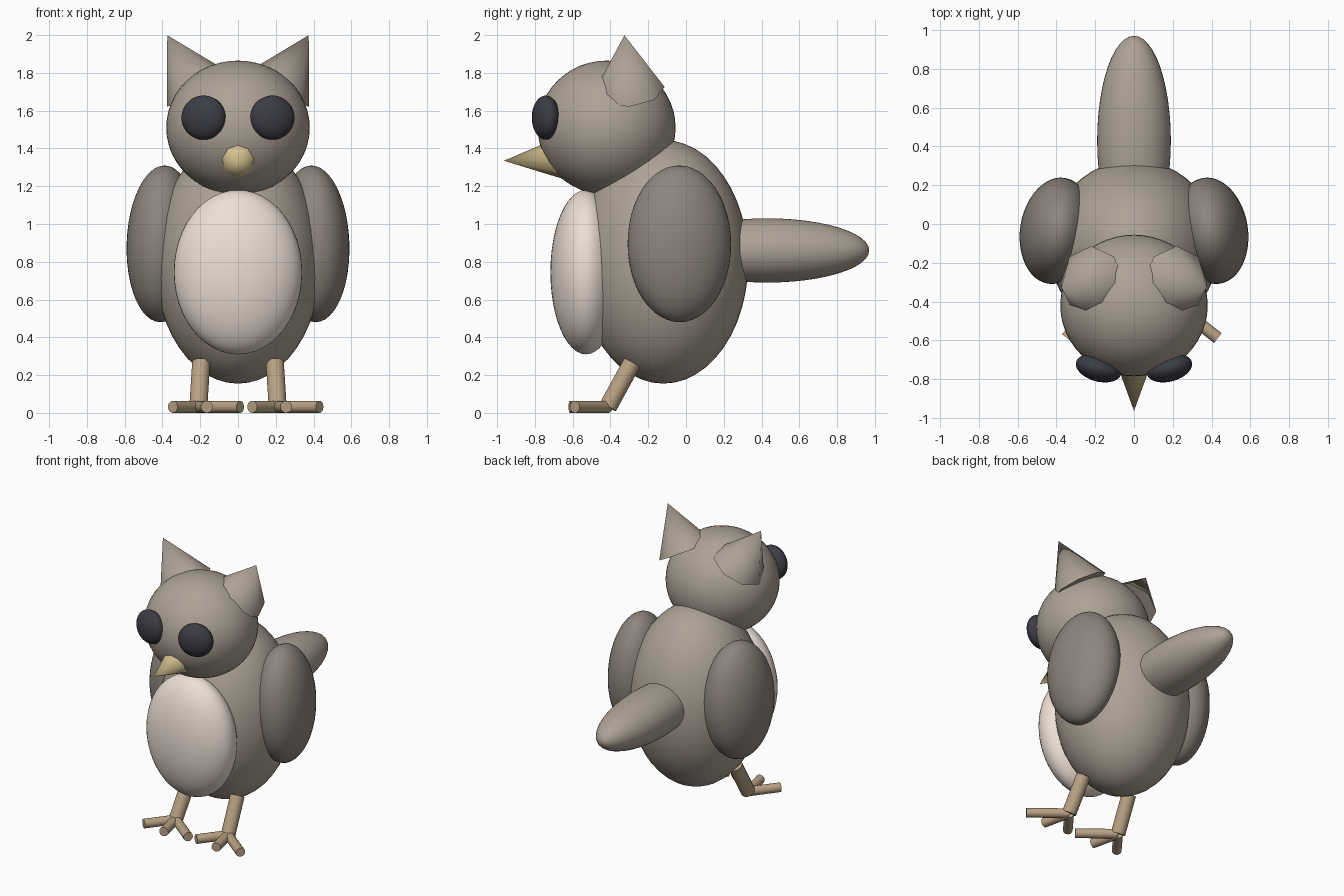
import bpy
from math import radians
from mathutils import Vector

if "Cube" in bpy.data.objects:
    bpy.data.objects.remove(bpy.data.objects["Cube"])


def material(name, rgb):
    m = bpy.data.materials.new(name)
    m.diffuse_color = (*rgb, 1)
    m.use_nodes = True
    m.node_tree.nodes["Principled BSDF"].inputs["Base Color"].default_value = m.diffuse_color
    return m


feather = material("feather", (0.42, 0.36, 0.30))
wing_mat = material("wing_feather", (0.27, 0.235, 0.205))
cream = material("cream", (0.85, 0.74, 0.66))
dark = material("dark", (0.045, 0.045, 0.06))
yellow = material("yellow", (0.66, 0.54, 0.28))
tan = material("tan", (0.48, 0.36, 0.23))


def finish(name, mat, angle=60):
    ob = bpy.context.object
    ob.name = name
    ob.data.materials.append(mat)
    bpy.ops.object.shade_smooth_by_angle(angle=radians(angle))
    return ob


def ellipsoid(name, mat, loc, radii, rot=(0, 0, 0)):
    bpy.ops.mesh.primitive_uv_sphere_add(segments=48, ring_count=24, radius=1, location=loc,
                                         rotation=[radians(a) for a in rot])
    bpy.context.object.scale = radii
    return finish(name, mat)


def cone(name, mat, base, radius, height, rot):
    # eight-sided cone whose base centre sits at `base`
    bpy.ops.mesh.primitive_cone_add(vertices=8, radius1=radius, radius2=0, depth=height,
                                    rotation=[radians(a) for a in rot])
    ob = finish(name, mat, 50)
    for v in ob.data.vertices:
        v.co.z += height / 2
    ob.location = base
    return ob


def rod(name, mat, a, b, radius):
    a, b = Vector(a), Vector(b)
    bpy.ops.mesh.primitive_cylinder_add(vertices=24, radius=radius, depth=(b - a).length,
                                        location=(a + b) / 2,
                                        rotation=(b - a).to_track_quat('Z', 'Y').to_euler())
    return finish(name, mat, 40)


# Body, head, belly patch and tail
ellipsoid("body", feather, (0, -0.12, 0.80), (0.44, 0.45, 0.645))
ellipsoid("head", feather, (0, -0.42, 1.51), (0.38, 0.365, 0.355))
ellipsoid("belly", cream, (0, -0.53, 0.745), (0.34, 0.188, 0.435))
ellipsoid("tail", feather, (0, 0.43, 0.86), (0.19, 0.54, 0.17))

# Beak, tilted slightly downward
cone("beak", yellow, (0, -0.635, 1.352), 0.12, 0.33, (93, 0, 0))

for side, s in (("right", 1), ("left", -1)):
    ellipsoid(f"{side}_wing", wing_mat, (s * 0.40, -0.035, 0.895), (0.187, 0.276, 0.415),
              (0, -s * 2, s * 9))
    ellipsoid(f"{side}_eye", dark, (s * 0.182, -0.742, 1.563), (0.12, 0.07, 0.117), (0, 0, s * 15))
    cone(f"{side}_ear", feather, (s * 0.2125, -0.30, 1.713), 0.187, 0.33, (4.5, s * 29.5, 0))

    # Leg leans forward to the ankle; both feet splay the same way
    ankle = Vector((s * 0.21, -0.413, 0.032))
    rod(f"{side}_leg", tan, (s * 0.195, -0.285, 0.266), ankle, 0.048)
    for toe, (dx, dy) in (("outer", (0.222, -0.175)), ("middle", (0.045, -0.202)),
                          ("inner", (-0.135, -0.175))):
        rod(f"{side}_{toe}_toe", tan, ankle, ankle + Vector((dx, dy, 0)), 0.032)
